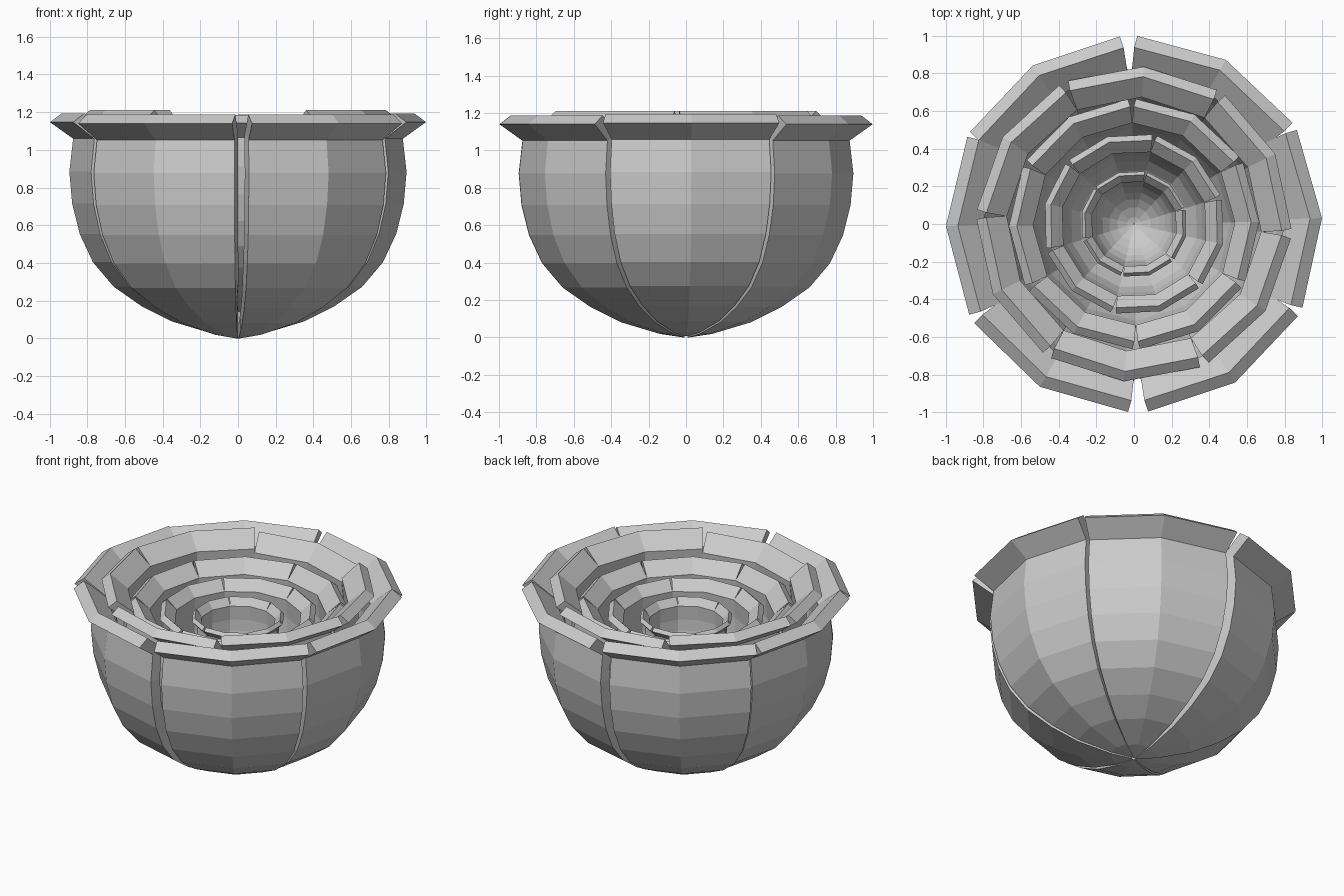
import bpy, bmesh
from math import sin, cos, radians

if "Cube" in bpy.data.objects:
    bpy.data.objects.remove(bpy.data.objects["Cube"])

# petal cross-section (radius, height): outside wall and inside wall, both bottom to lip
OUTER = [(0.015, 0.003), (0.14, 0.022), (0.35, 0.085), (0.51, 0.165), (0.66, 0.27), (0.77, 0.40),
         (0.84, 0.55), (0.88, 0.71), (0.895, 0.88), (0.875, 1.055), (0.998, 1.143)]
INNER = [(0.01, 0.07), (0.13, 0.09), (0.32, 0.15), (0.47, 0.225), (0.60, 0.315), (0.705, 0.43),
         (0.77, 0.57), (0.81, 0.72), (0.825, 0.88), (0.805, 1.085), (0.935, 1.19)]


def petal(name, centre, scale, zscale, top):
    """Thick, curved petal, two flat faces wide, with a flared lip."""
    bm = bmesh.new()
    columns = []
    for side in (-1, 0, 1):
        outside, inside = [], []
        for i, ((ro, zo), (ri, zi)) in enumerate(zip(OUTER, INNER)):
            half = 28.2 if i == len(OUTER) - 1 else 28.8
            a = radians(centre + side * half)
            p = radians(centre + side * half / 2)      # thickness runs square to the panel
            x, y, d = ro * cos(a), ro * sin(a), ro - ri
            outside.append((x, y, zo))
            inside.append((x - d * cos(p), y - d * sin(p), zi))
        columns.append([bm.verts.new((x * scale, y * scale, top + (z - 1.19) * zscale))
                        for x, y, z in outside + inside[::-1]])
    n = len(columns[0])
    for c0, c1 in zip(columns, columns[1:]):
        for i in range(n):
            j = (i + 1) % n
            bm.faces.new((c0[i], c1[i], c1[j], c0[j]))
    # close both side edges with a strip of quads
    for col in (columns[0], columns[-1]):
        for i in range(n // 2 - 1):
            bm.faces.new((col[i], col[i + 1], col[n - 2 - i], col[n - 1 - i]))
    bmesh.ops.recalc_face_normals(bm, faces=bm.faces)
    mesh = bpy.data.meshes.new(name)
    bm.to_mesh(mesh)
    bm.free()
    obj = bpy.data.objects.new(name, mesh)
    bpy.context.collection.objects.link(obj)


# nested rings of six petals: name, width scale, height scale, lip height, first petal angle
RINGS = [("outer_petal", 1.0, 1.0, 1.187, 1.5),
         ("second_petal", 0.838, 0.88, 1.205, 26.5),
         ("middle_petal", 0.665, 0.75, 1.09, 1),
         ("fourth_petal", 0.485, 0.6, 1.03, 47),
         ("heart_petal", 0.285, 0.45, 0.99, 47)]
WOBBLE = (0.3, -0.7, 1.0, -0.9, -1.5, 1.0)   # uneven spacing of the outer ring

for name, scale, zscale, top, start in RINGS:
    for k in range(6):
        turn, lip = start + 60 * k, top
        if name == "outer_petal":
            turn += WOBBLE[k]
            lip += 0.007 if k in (0, 3) else 0
        # front and back petals of the second ring sit a little lower
        if name == "second_petal":
            lip += -0.02 if k in (1, 4) else 0.006
        petal(f"{name}_{k + 1}", turn, scale, zscale, lip)
